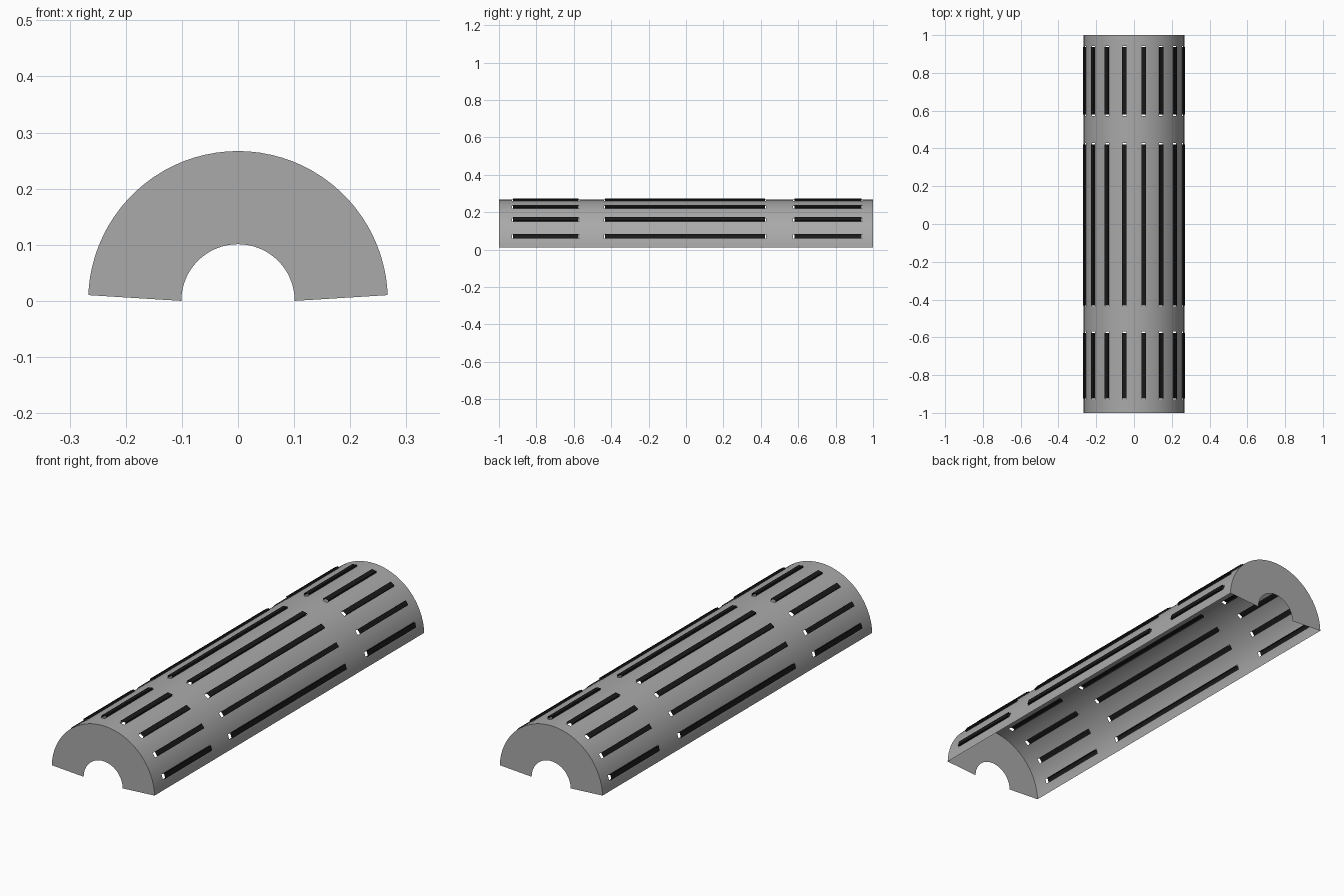
import bpy, math

if "Cube" in bpy.data.objects:
    bpy.data.objects.remove(bpy.data.objects["Cube"])

R, R_IN, LIFT = 0.267, 0.101, 0.009
A0 = 2.2                                # lower edge angle of the shell, degrees
HALF = 2.4                              # half width of a slot, degrees
SLOT_ANGLES = [90 + 21.4 * (i - 3.5) for i in range(8)]
SLOTS_Y = [(-0.93, -0.57), (-0.438, 0.428), (0.573, 0.943)]


def material(name, v):
    mat = bpy.data.materials.new(name)
    mat.diffuse_color = (v, v, v, 1)
    mat.use_nodes = True
    mat.node_tree.nodes["Principled BSDF"].inputs["Base Color"].default_value = mat.diffuse_color
    return mat


GREY, BLACK = material("dark_grey", 0.4), material("black", 0.01)


def arc(r, deg, y):
    a = math.radians(deg)
    return (r * math.cos(a), y, r * math.sin(a))


def make(name, verts, faces, mat):
    me = bpy.data.meshes.new(name)
    me.from_pydata(verts, [], faces)
    me.update()
    me.materials.append(mat)
    ob = bpy.data.objects.new(name, me)
    bpy.context.collection.objects.link(ob)
    bpy.ops.object.select_all(action='DESELECT')
    ob.select_set(True)
    bpy.context.view_layer.objects.active = ob
    bpy.ops.object.shade_smooth_by_angle(angle=math.radians(30))


# Angular divisions: slot edges with even steps between them
edges = [A0] + [a + s * HALF for a in SLOT_ANGLES for s in (-1, 1)] + [180 - A0]
angles = []
for a, b in zip(edges, edges[1:]):
    n = max(1, round((b - a) / 4))
    angles += [a + (b - a) * k / n for k in range(n)]
angles.append(edges[-1])
ys = [-1] + [y for s in SLOTS_Y for y in s] + [1]


def is_slot(i, j):
    mid = (angles[i] + angles[i + 1]) / 2
    return j % 2 == 1 and any(abs(mid - a) < HALF for a in SLOT_ANGLES)


# Thin half-round shell with rows of open slots
nj = len(ys)
verts = [arc(R, a, y) for a in angles for y in ys]
faces = [(i * nj + j, i * nj + j + 1, (i + 1) * nj + j + 1, (i + 1) * nj + j)
         for i in range(len(angles) - 1) for j in range(nj - 1) if not is_slot(i, j)]
make("slotted_shell", verts, faces, GREY)

# Half-ring end plates
span = angles[-1] - angles[0]
for name, y in (("front_end_plate", -1), ("back_end_plate", 1)):
    verts, faces = [], []
    for i, a in enumerate(angles):
        inner = 180 * (a - angles[0]) / span
        verts += [arc(R, a, y), arc(R_IN, inner, y)]
        if i:
            f = (2 * i - 2, 2 * i - 1, 2 * i + 1, 2 * i)
            faces.append(f if y < 0 else f[::-1])
    make(name, verts, faces, GREY)

# Raised dark channel strips over the slots, open at both ends
verts, faces = [], []
for a in SLOT_ANGLES:
    for y0, y1 in SLOTS_Y:
        n = len(verts)
        for r, d in ((R, -HALF), (R + LIFT, -HALF), (R + LIFT, HALF), (R, HALF)):
            verts += [arc(r, a + d, y0 + 0.006), arc(r, a + d, y1 - 0.006)]
        faces += [(n + k, n + k + 1, n + k + 3, n + k + 2) for k in (0, 2, 4)]
make("slot_strips", verts, faces, BLACK)
